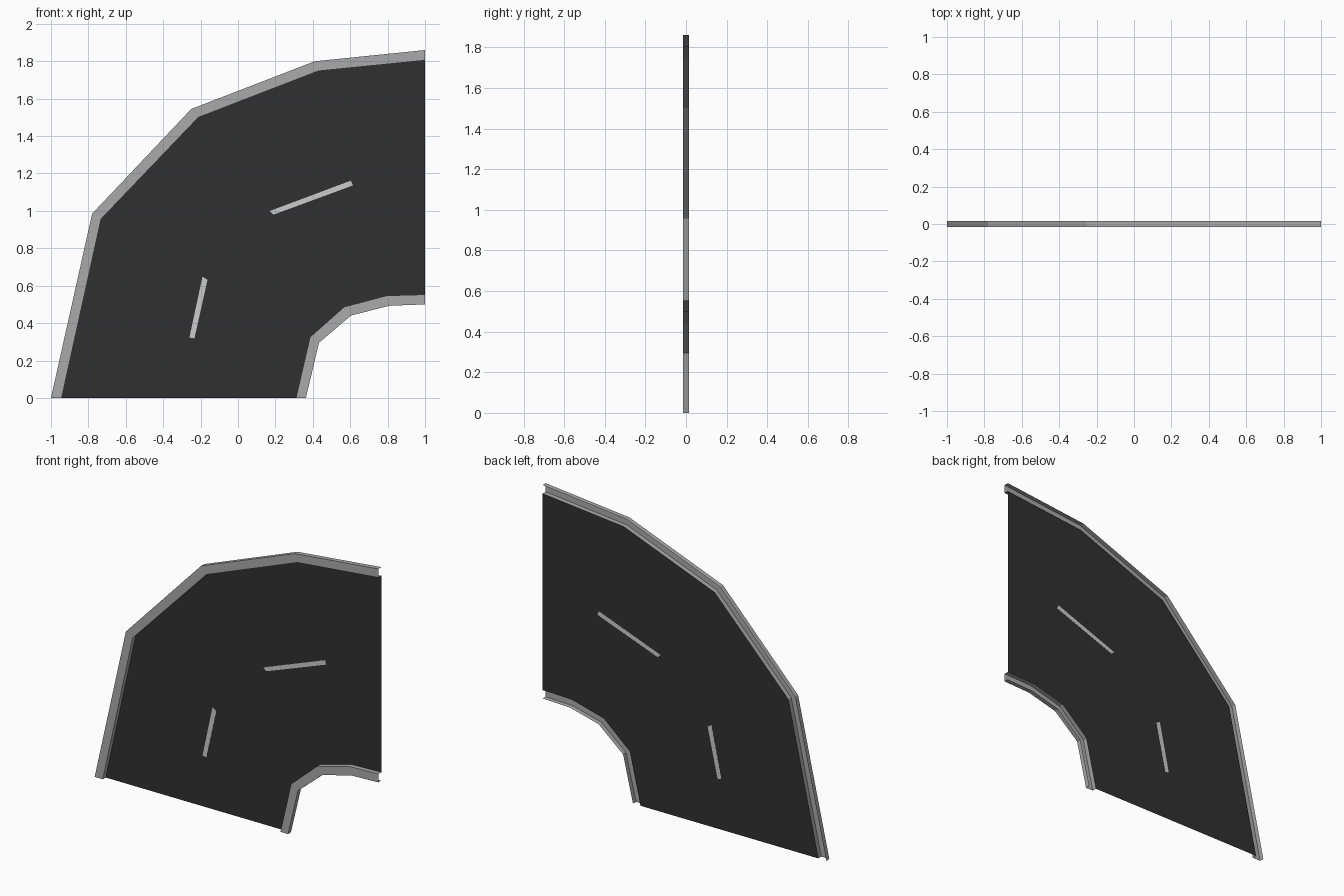
import bpy, bmesh

if "Cube" in bpy.data.objects:
    bpy.data.objects.remove(bpy.data.objects["Cube"])

FRONT, BACK = -0.015, 0.015   # raised kerb face / road surface plane

# Paths in (x, z): each kerb has an edge away from the road and one along it
OUTER_RIM = [(-1, 0), (-0.78, 0.985), (-0.25, 1.545), (0.41, 1.80), (1, 1.86)]
OUTER_ROAD = [(-0.943, 0), (-0.732, 0.957), (-0.212, 1.50), (0.43, 1.748), (1, 1.805)]
INNER_ROAD = [(0.31, 0), (0.385, 0.325), (0.568, 0.487), (0.795, 0.547), (1, 0.553)]
INNER_RIM = [(0.363, 0), (0.433, 0.295), (0.605, 0.441), (0.81, 0.493), (1, 0.50)]
DASHES = [[(0.168, 0.999), (0.19, 0.98), (0.614, 1.136), (0.604, 1.162)],
          [(-0.19, 0.648), (-0.163, 0.632), (-0.233, 0.318), (-0.26, 0.323)]]


def material(name, value):
    mat = bpy.data.materials.new(name)
    mat.diffuse_color = (value, value, value, 1)
    mat.use_nodes = True
    mat.node_tree.nodes["Principled BSDF"].inputs["Base Color"].default_value = mat.diffuse_color
    return mat


def finish(name, bm, mat):
    mesh = bpy.data.meshes.new(name)
    bm.to_mesh(mesh)
    bm.free()
    mesh.materials.append(mat)
    obj = bpy.data.objects.new(name, mesh)
    bpy.context.collection.objects.link(obj)
    return obj


def strip(name, rows, mat):
    """Flat-faced open sheet lofted through rows of 3D points."""
    bm = bmesh.new()
    rows = [[bm.verts.new(p) for p in row] for row in rows]
    for a, b in zip(rows, rows[1:]):
        for i in range(len(a) - 1):
            bm.faces.new((a[i], b[i], b[i + 1], a[i + 1]))
    return finish(name, bm, mat)


def at(path, y):
    return [(x, y, z) for x, z in path]


def kerb(name, left, right, mat):
    # Open channel: side wall, front face, side wall
    return strip(name, [at(left, BACK), at(left, FRONT),
                        at(right, FRONT), at(right, BACK)], mat)


asphalt = material("asphalt", 0.03)
concrete = material("concrete", 0.4)
paint = material("paint", 0.6)

# Road sheet between the two kerbs
strip("road_surface", [at(OUTER_ROAD, BACK - 0.0005), at(INNER_ROAD, BACK - 0.0005)], asphalt)

# Raised kerbs along both curves
kerb("outer_kerb", OUTER_RIM, OUTER_ROAD, concrete)
kerb("inner_kerb", INNER_ROAD, INNER_RIM, concrete)

# Painted lane dashes, visible from both sides of the sheet
for n, dash in enumerate(DASHES, 1):
    bm = bmesh.new()
    face = bm.faces.new([bm.verts.new(p) for p in at(dash, BACK - 0.001)])
    new = bmesh.ops.extrude_face_region(bm, geom=[face])["geom"]
    bmesh.ops.translate(bm, vec=(0, 0.001, 0),
                        verts=[v for v in new if isinstance(v, bmesh.types.BMVert)])
    bmesh.ops.recalc_face_normals(bm, faces=bm.faces)
    finish(f"lane_dash_{n}", bm, paint)
